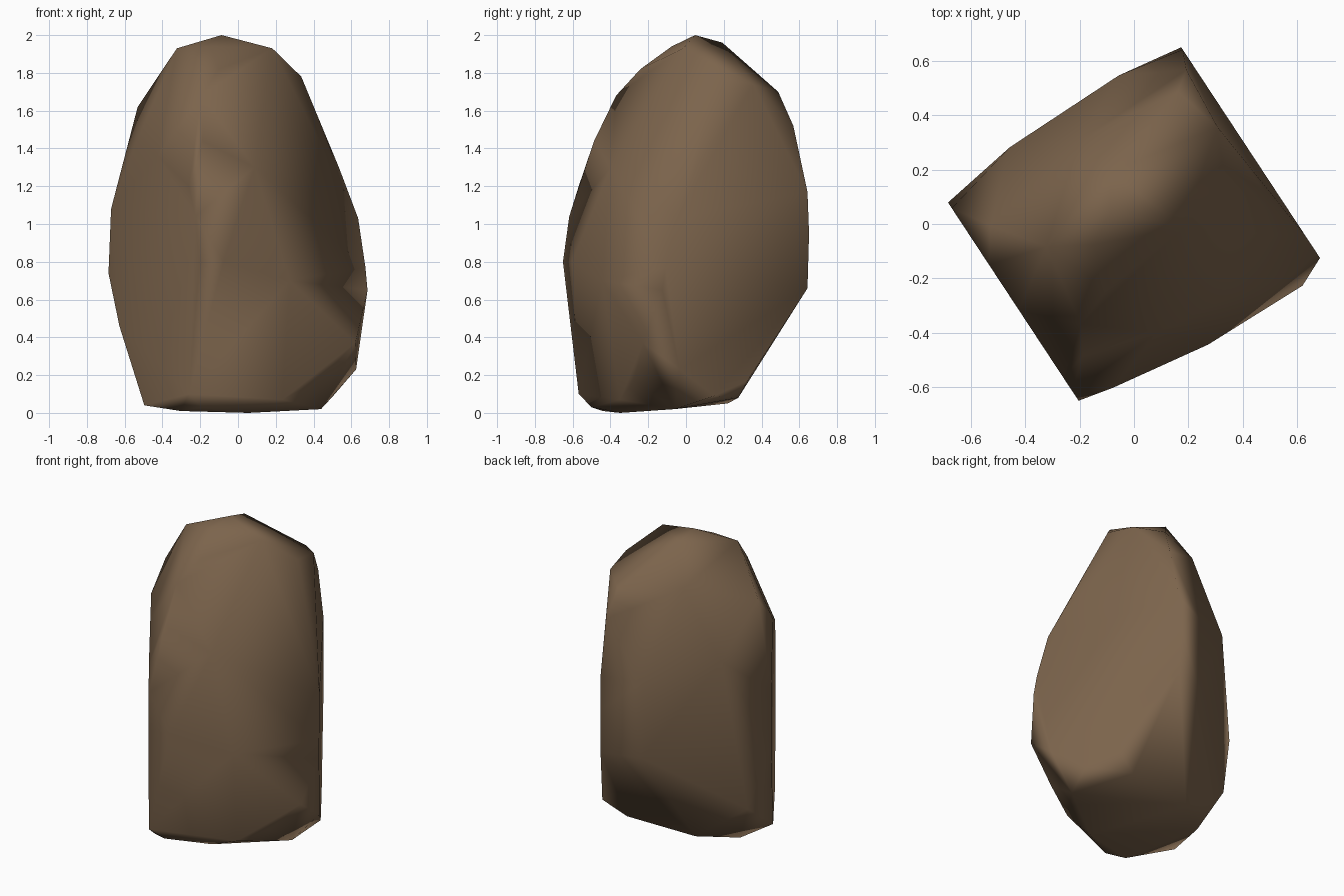
import bpy
import bmesh
import math
from mathutils import Matrix, Vector

default_cube = bpy.data.objects.get("Cube")
if default_cube:
    bpy.data.objects.remove(default_cube, do_unlink=True)


def make_material(name, colour):
    material = bpy.data.materials.new(name)
    material.use_nodes = True
    material.diffuse_color = colour
    shader = material.node_tree.nodes["Principled BSDF"]
    shader.inputs["Base Color"].default_value = colour
    shader.inputs["Roughness"].default_value = 0.9
    return material


def slab_face(offset, outline):
    """Place an egg-shaped outline of (along, height) pairs on a flat side."""
    return [Vector((offset, along, height)) for along, height in outline]


# Two flat, egg-shaped sides of the boulder
left_outline = [(-.1, .04), (-.34, .46), (-.445, .74), (-.42, 1.08), (-.17, 1.44),
                (.03, 1.36), (.33, 1.2), (.39, 1.04), (.43, .8), (.33, .1)]
right_outline = [(.15, .09), (.37, .23), (.48, .65), (.46, .77), (.39, 1.03),
                 (-.44, 1.17), (-.45, .95), (-.44, .66), (-.06, .17)]

# Rounded crown between the sides
crown = [(-.05, -.09, 2), (.14, .11, 1.93), (.03, -.21, 1.96), (-.32, -.11, 1.93),
         (-.37, .2, 1.68), (-.45, -.29, 1.62), (-.43, .3, 1.44), (-.22, .145, 1.82),
         (-.17, -.02, 1.94), (.36, .055, 1.78), (.45, -.13, 1.74), (.4, -.32, 1.7),
         (.47, .25, 1.3), (.47, -.37, 1.52)]

# Bulges on the front and back
bulges = [(-.4, .46, .8), (-.02, .52, .7), (.39, .53, .37), (-.15, .38, 1.3),
          (-.23, -.49, 1.3), (.25, -.49, .65), (.25, -.49, 1.15), (0, -.37, 1.73)]

# Worn underside
underside = [(-.44, .31, .03), (-.5, .2, .01), (-.15, .32, 0), (.33, .29, .02),
             (.2, .46, .17), (0, .42, .07), (-.34, -.3, .04), (-.39, -.45, .3),
             (-.07, -.31, .05), (.35, -.1, .08)]

points = slab_face(-.533, left_outline) + slab_face(.5, right_outline)
points += [Vector(p) for p in crown + bulges + underside]

# Wrap the points in one skin
bm = bmesh.new()
for point in points:
    bm.verts.new(point)
hull = bmesh.ops.convex_hull(bm, input=bm.verts[:])
loose = [v for v in hull["geom_interior"] + hull["geom_unused"]
         if isinstance(v, bmesh.types.BMVert)]
bmesh.ops.delete(bm, geom=list(set(loose)), context="VERTS")
bmesh.ops.dissolve_limit(bm, angle_limit=math.radians(2),
                         verts=bm.verts[:], edges=bm.edges[:])

# Turn the flat sides to their diagonal facing, then recentre on the ground
facing = Matrix(((.835, .55, 0), (.55, -.835, 0), (0, 0, 1)))
bmesh.ops.transform(bm, matrix=facing.to_4x4(), verts=bm.verts[:])
lows = [min(v.co[axis] for v in bm.verts) for axis in range(3)]
highs = [max(v.co[axis] for v in bm.verts) for axis in range(3)]
shift = Vector((-(lows[0] + highs[0]) / 2, -(lows[1] + highs[1]) / 2, -lows[2]))
bmesh.ops.translate(bm, vec=shift, verts=bm.verts[:])
bmesh.ops.recalc_face_normals(bm, faces=bm.faces[:])

mesh = bpy.data.meshes.new("boulder")
bm.to_mesh(mesh)
bm.free()
mesh.materials.append(make_material("brown stone", (.2, .127, .072, 1)))
mesh.shade_smooth()

boulder = bpy.data.objects.new("boulder", mesh)
bpy.context.collection.objects.link(boulder)

# Keep the broad faces flat while the corners stay soft
boulder.modifiers.new("soft corners", "WEIGHTED_NORMAL")
